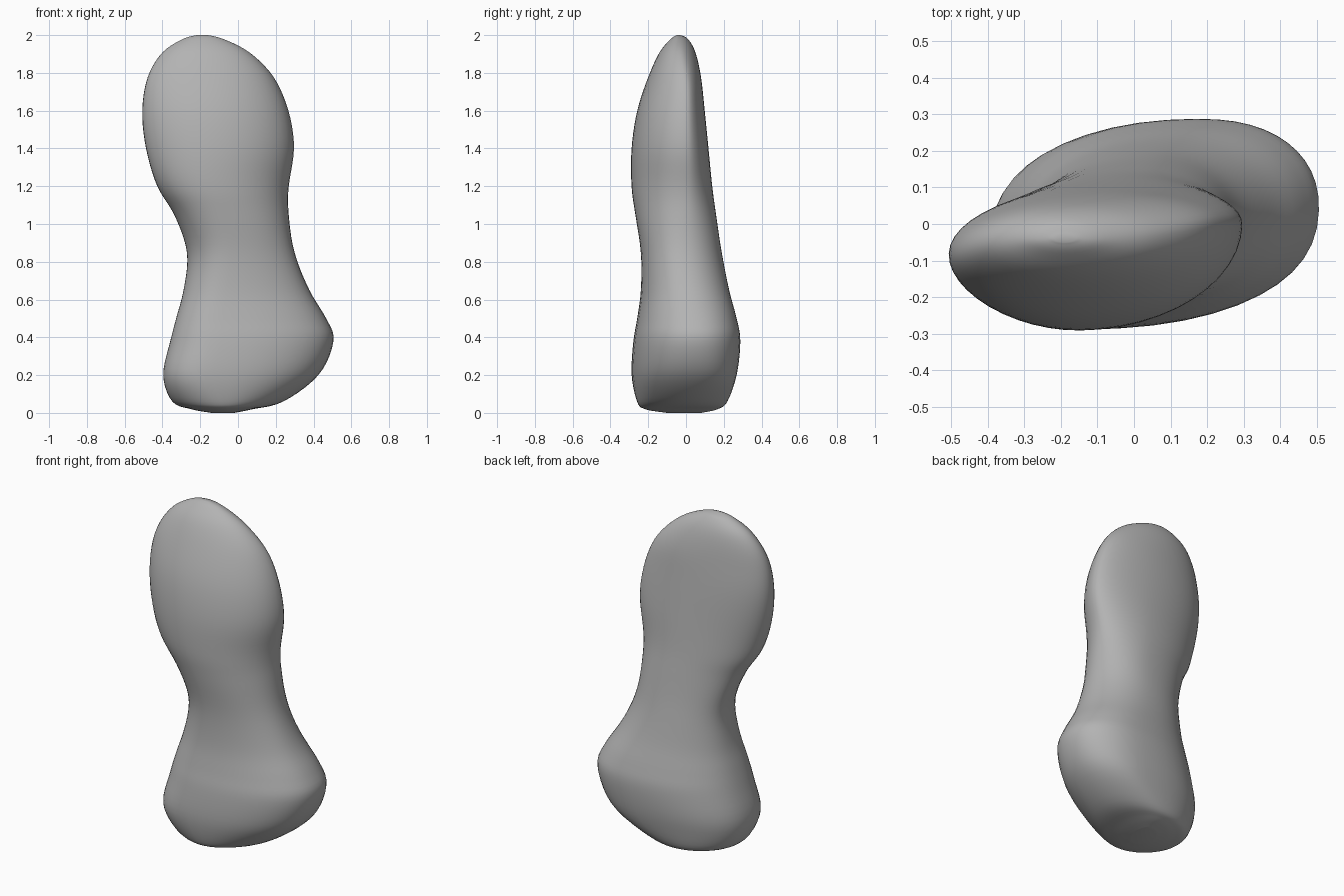
import bpy
import bmesh
import math
from mathutils import Vector

old = bpy.data.objects.get("Cube")
if old:
    bpy.data.objects.remove(old, do_unlink=True)

# Outline: height, then left, right, front and back extent
OUTLINE = [
    (0, -.14, -.02, -.1, .08), (.02, -.25, .08, -.22, .17), (.06, -.35, .24, -.26, .22),
    (.2, -.4, .43, -.29, .27), (.38, -.36, .51, -.28, .29), (.5, -.33, .47, -.26, .27),
    (.65, -.29, .38, -.24, .23), (.85, -.27, .3, -.24, .19), (1.05, -.34, .27, -.27, .16),
    (1.2, -.43, .27, -.29, .14), (1.4, -.49, .3, -.29, .12), (1.6, -.51, .27, -.26, .1),
    (1.78, -.48, .19, -.2, .08), (1.91, -.4, .06, -.14, .05), (1.98, -.29, -.08, -.08, .01),
    (2, -.22, -.16, -.05, -.03),
]

# Twist: height, y of left and right tips, x of front and back bulges, roundness power
TWIST = [
    (0, -.03, .01, -.08, -.05, 1), (.2, -.06, .04, -.15, .15, .85),
    (.4, -.05, .04, -.1, .18, .88), (.85, .01, -.02, -.05, .05, .95),
    (1.3, -.09, 0, -.15, -.02, 1), (1.7, -.08, 0, -.17, -.08, 1),
    (2, -.04, -.04, -.19, -.19, 1),
]
STEPS = 5
SIDES = 48


def outline_at(i, t):
    """Smooth spline through the outline rows."""
    last = len(OUTLINE) - 1
    a, b, c, d = (Vector(OUTLINE[min(max(i + k, 0), last)]) for k in (-1, 0, 1, 2))
    return b + t / 2 * (c - a + t * (2 * a - 5 * b + 4 * c - d + t * (3 * (b - c) + d - a)))


def twist_at(z):
    """Eased blend between the twist rows."""
    for low, high in zip(TWIST, TWIST[1:]):
        if z <= high[0]:
            break
    t = min(max((z - low[0]) / (high[0] - low[0]), 0), 1)
    t = t * t * (3 - 2 * t)
    return Vector(low).lerp(Vector(high), t)


def section(bm, row):
    """Closed ring of four curved quarters joining the extreme points."""
    z, left, right, front, back = row
    _, left_y, right_y, front_x, back_x, power = twist_at(z)
    ring = []
    for n in range(SIDES):
        angle = math.tau * n / SIDES
        c, s = math.cos(angle), math.sin(angle)
        mid_x, end_y = (back_x, back) if s >= 0 else (front_x, front)
        end_x, mid_y = (right, right_y) if c >= 0 else (left, left_y)
        x = mid_x + (end_x - mid_x) * abs(c) ** power
        y = mid_y + (end_y - mid_y) * abs(s) ** power
        ring.append(bm.verts.new((x, y, min(max(z, 0), 2))))
    return ring


# Body lofted through the sections
bm = bmesh.new()
rows = [outline_at(i, k / STEPS) for i in range(len(OUTLINE) - 1) for k in range(STEPS)]
rows.append(Vector(OUTLINE[-1]))
rings = [section(bm, row) for row in rows]
for lower, upper in zip(rings, rings[1:]):
    for n in range(SIDES):
        m = (n + 1) % SIDES
        bm.faces.new((lower[n], lower[m], upper[m], upper[n]))
bm.faces.new(rings[0][::-1])
bm.faces.new(rings[-1])

# Soften the surface between sections, keeping the end caps in place
inner = [v for ring in rings[STEPS:-STEPS] for v in ring]
for _ in range(3):
    bmesh.ops.smooth_vert(bm, verts=inner, factor=0.5,
                          use_axis_x=True, use_axis_y=True, use_axis_z=False)
bmesh.ops.recalc_face_normals(bm, faces=bm.faces)
mesh = bpy.data.meshes.new("bone_body")
bm.to_mesh(mesh)
bm.free()
body = bpy.data.objects.new("bone_body", mesh)
bpy.context.collection.objects.link(body)

# Plain grey surface
grey = bpy.data.materials.new("plain_grey")
grey.use_nodes = True
colour = (0.45, 0.45, 0.45, 1)
grey.diffuse_color = colour
grey.node_tree.nodes["Principled BSDF"].inputs["Base Color"].default_value = colour
mesh.materials.append(grey)

bpy.context.view_layer.objects.active = body
body.select_set(True)
bpy.ops.object.shade_smooth()
